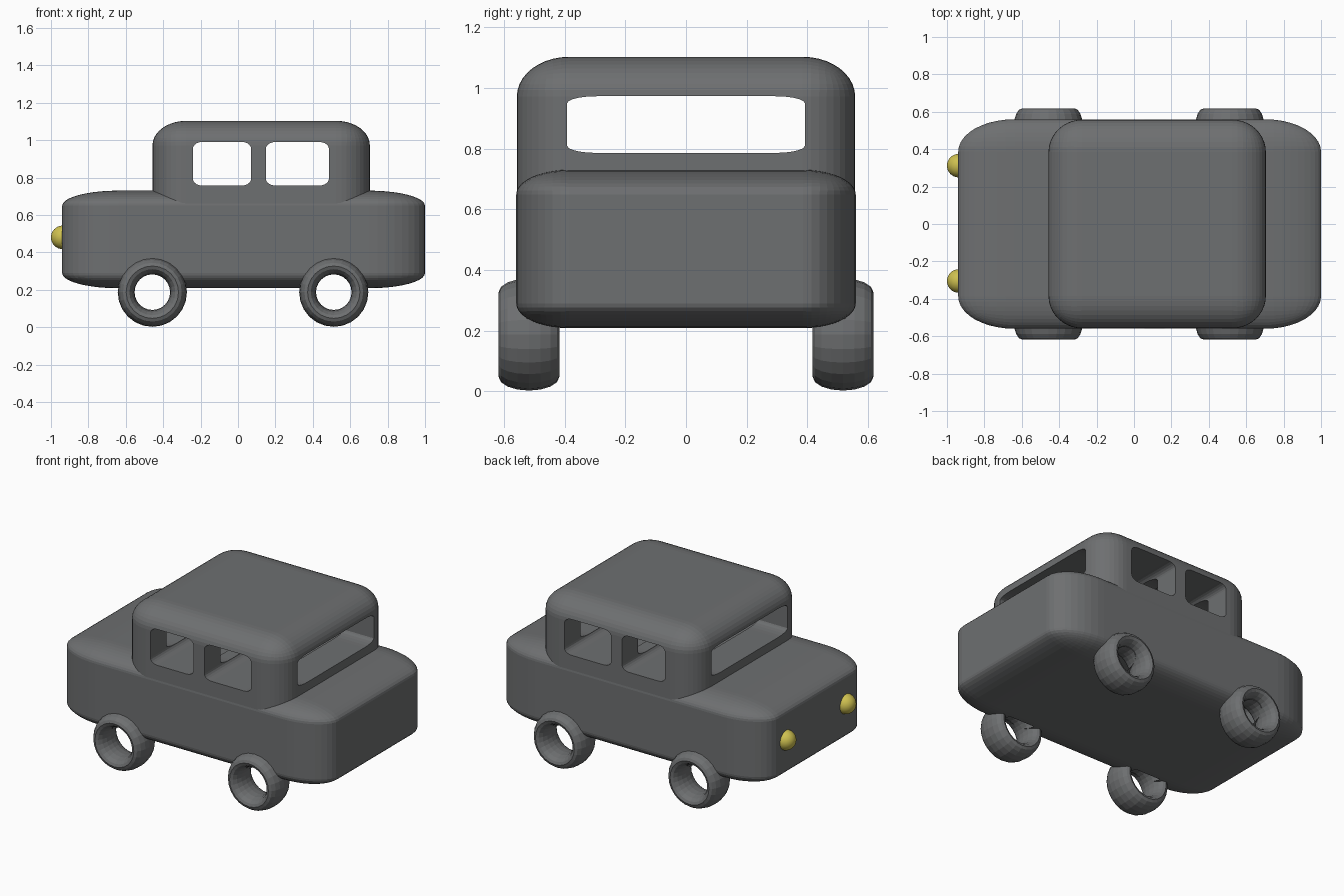
import bpy, bmesh, math
from mathutils import Matrix, Vector

if "Cube" in bpy.data.objects:
    bpy.data.objects.remove(bpy.data.objects["Cube"])


def material(name, colour):
    mat = bpy.data.materials.new(name)
    mat.diffuse_color = (*colour, 1)
    mat.use_nodes = True
    mat.node_tree.nodes["Principled BSDF"].inputs["Base Color"].default_value = mat.diffuse_color
    return mat


DARK = material("dark_grey", (0.155, 0.16, 0.164))
YELLOW = material("headlight_yellow", (0.62, 0.53, 0.08))


def new_object(name, bm, mat=DARK):
    mesh = bpy.data.meshes.new(name)
    bm.to_mesh(mesh)
    bm.free()
    mesh.materials.append(mat)
    ob = bpy.data.objects.new(name, mesh)
    bpy.context.collection.objects.link(ob)
    return ob


def rounded_box(name, lo, hi, frac, axis=None, segments=10):
    """Bevelled cube stretched to lo..hi; axis limits the bevel to edges along it."""
    lo, hi = Vector(lo), Vector(hi)
    bm = bmesh.new()
    bmesh.ops.create_cube(bm, size=2)
    edges = [e for e in bm.edges if axis is None
             or abs((e.verts[0].co - e.verts[1].co)[axis]) > 1]
    bmesh.ops.bevel(bm, geom=edges, offset=frac, segments=segments,
                    profile=0.5, affect='EDGES')
    bmesh.ops.scale(bm, vec=(hi - lo) / 2, verts=bm.verts)
    bmesh.ops.translate(bm, vec=(hi + lo) / 2, verts=bm.verts)
    bmesh.ops.recalc_face_normals(bm, faces=bm.faces)
    return new_object(name, bm)


def select(ob):
    bpy.ops.object.select_all(action='DESELECT')
    ob.select_set(True)
    bpy.context.view_layer.objects.active = ob


def boolean(target, other, operation):
    mod = target.modifiers.new(operation, 'BOOLEAN')
    mod.operation = operation
    mod.solver = 'EXACT'
    mod.object = other
    select(target)
    bpy.ops.object.modifier_apply(modifier=mod.name)
    bpy.data.objects.remove(other, do_unlink=True)


WHEEL_X = (-0.458, 0.512)
WHEEL_Z = 0.187
HOLE_R = 0.096

# Body and cabin
body = rounded_box("car_body", (-0.94, -0.56, 0.208), (1.0, 0.56, 0.73), 0.31)
cabin = rounded_box("cabin", (-0.457, -0.558, 0.26), (0.705, 0.558, 1.103), 0.31)
boolean(body, cabin, 'UNION')

# Window openings: two across the sides, one along the length
for lo, hi, frac, axis in (
        ((-0.241, -0.8, 0.757), (0.07, 0.8, 0.99), 0.31, 1),
        ((0.149, -0.8, 0.757), (0.486, 0.8, 0.99), 0.31, 1),
        ((-0.7, -0.392, 0.786), (0.9, 0.392, 0.973), 0.25, 0)):
    boolean(body, rounded_box("window_cutter", lo, hi, frac, axis, 5), 'DIFFERENCE')

# Openings in the lower sides behind the wheel holes
for x in WHEEL_X:
    for s in (-1, 1):
        bm = bmesh.new()
        bmesh.ops.create_cone(
            bm, cap_ends=True, segments=24, radius1=HOLE_R, radius2=HOLE_R, depth=0.3,
            matrix=Matrix.Translation((x, s * 0.57, WHEEL_Z)) @ Matrix.Rotation(math.pi / 2, 4, 'X'))
        boolean(body, new_object("wheel_hole_cutter", bm), 'DIFFERENCE')

# Remove the pocket walls so the openings lead into the hollow shell
bm = bmesh.new()
bm.from_mesh(body.data)
pocket = [f for f in bm.faces if any(
    all(math.hypot(v.co.x - x, v.co.z - WHEEL_Z) < HOLE_R + 0.003 for v in f.verts)
    for x in WHEEL_X)]
bmesh.ops.delete(bm, geom=pocket, context='FACES')
bm.to_mesh(body.data)
bm.free()


# Wheels: stretched rings
def wheel(name, x, y, major=24, minor=16):
    bm = bmesh.new()
    mid, thick, half_width = 0.14, 0.045, 0.1
    rings = []
    for i in range(major):
        a = 2 * math.pi * i / major
        ring = []
        for j in range(minor):
            b = 2 * math.pi * j / minor
            r = mid + thick * math.cos(b)
            ring.append(bm.verts.new((x + r * math.cos(a), y + half_width * math.sin(b),
                                      WHEEL_Z + r * math.sin(a))))
        rings.append(ring)
    for i in range(major):
        p, q = rings[i], rings[(i + 1) % major]
        for j in range(minor):
            k = (j + 1) % minor
            bm.faces.new((p[j], p[k], q[k], q[j]))
    bmesh.ops.recalc_face_normals(bm, faces=bm.faces)
    return new_object(name, bm)


for end, x in zip(("front", "rear"), WHEEL_X):
    for side, y in (("left", -0.518), ("right", 0.518)):
        wheel(f"{end}_{side}_wheel", x, y)

# Headlights
for side, y in (("left", -0.305), ("right", 0.312)):
    bm = bmesh.new()
    bmesh.ops.create_uvsphere(bm, u_segments=32, v_segments=16, radius=0.063,
                              matrix=Matrix.Translation((-0.937, y, 0.48)))
    lamp = new_object(f"{side}_headlight", bm, YELLOW)
    select(lamp)
    bpy.ops.object.shade_smooth_by_angle()
